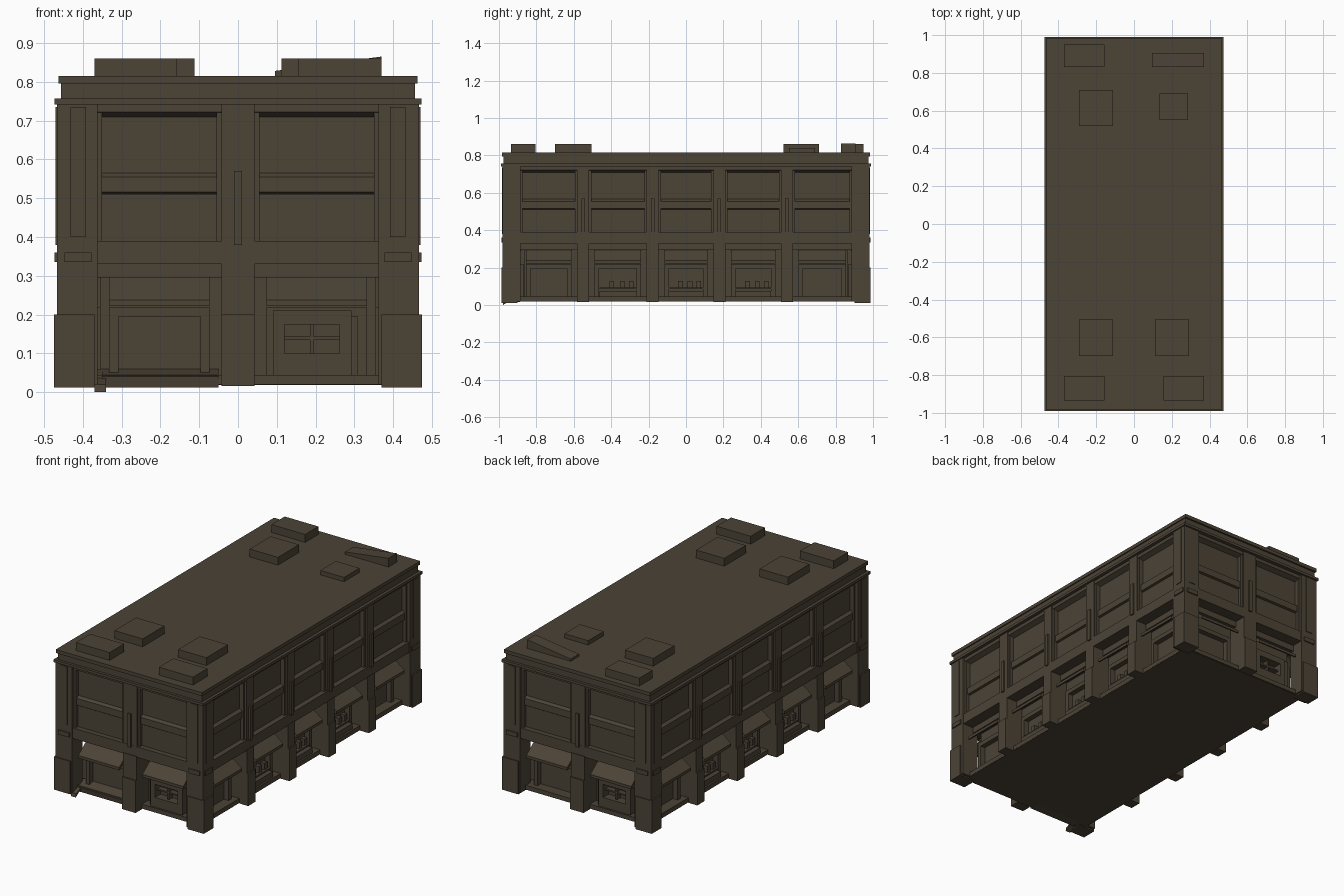
import bpy, bmesh, math
from mathutils import Matrix, Vector

if "Cube" in bpy.data.objects:
    bpy.data.objects.remove(bpy.data.objects["Cube"], do_unlink=True)

COLOUR = (0.072, 0.056, 0.037, 1)
brown = bpy.data.materials.new("dark_brown")
brown.use_nodes = True
brown.diffuse_color = COLOUR
bsdf = brown.node_tree.nodes["Principled BSDF"]
bsdf.inputs["Base Color"].default_value = COLOUR
bsdf.inputs["Roughness"].default_value = 0.9

parts = {}


def prism(name, outline, u0, u1, turn=0):
    """Extrude a (depth, z) outline along u, then turn it to face its side."""
    bm = parts.setdefault(name, bmesh.new())
    spin = Matrix.Rotation(turn, 4, "Z")
    a, b = [[bm.verts.new(spin @ Vector((u, -d, z))) for d, z in outline] for u in (u0, u1)]
    faces = [bm.faces.new(a), bm.faces.new(b[::-1])]
    for i in range(len(outline)):
        j = (i + 1) % len(outline)
        faces.append(bm.faces.new((a[i], b[i], b[j], a[j])))
    bmesh.ops.recalc_face_normals(bm, faces=faces)


def block(name, u0, u1, d0, d1, z0, z1, turn=0):
    prism(name, [(d0, z0), (d1, z0), (d1, z1), (d0, z1)], u0, u1, turn)


def slab(name, x, y, z0, z1):
    block(name, -x, x, -y, y, z0, z1)


# Stacked masses: floor, set-back ground storey, upper storey, belt and roof
slab("floor_slab", 0.415, 0.925, 0.018, 0.035)
slab("ground_core", 0.355, 0.865, 0.03, 0.34)
slab("upper_core", 0.425, 0.94, 0.33, 0.76)
slab("belt_course", 0.462, 0.975, 0.33, 0.39)
slab("cornice", 0.473, 0.99, 0.742, 0.757)
slab("roof_block", 0.456, 0.975, 0.755, 0.8)
slab("roof_cap", 0.462, 0.985, 0.795, 0.815)

# Corner posts
for sx in (-1, 1):
    for sy in (-1, 1):
        x0, x1 = sorted((sx * 0.362, sx * 0.466))
        y0, y1 = sorted((sy * 0.885, sy * 0.98))
        block("corner_posts", x0, x1, y0, y1, 0.02, 0.75)
        x0, x1 = sorted((sx * 0.37, sx * 0.474))
        y0, y1 = sorted((sy * 0.9, sy * 0.986))
        block("corner_post_bases", x0, x1, y0, y1, 0.012, 0.2)


def shop(u0, u1, h, turn, goods):
    """Ground-floor bay: sill, sloping awning, framed opening and counter."""
    c, w = (u0 + u1) / 2, (u1 - u0) / 2
    back = h - 0.11
    block("sills", u0, u1, back, h - 0.05, 0.02, 0.045, turn)
    aw = w - 0.03
    prism("awnings", [(back, 0.3), (back, 0.312), (h - 0.012, 0.238),
                      (h - 0.012, 0.222), (h - 0.02, 0.222)], c - aw, c + aw, turn)
    block("fascia", u0, u1, back, h - 0.07, 0.295, 0.335, turn)
    block("shop_frames", c - aw, c + aw, back, back + 0.03, 0.195, 0.22, turn)
    for s in (-1, 1):
        e = c + s * (aw - 0.012)
        block("shop_frames", e - 0.012, e + 0.012, back, back + 0.03, 0.04, 0.2, turn)
    if goods:
        g = aw * 0.8
        block("counters", c - g, c + g, back, back + 0.05, 0.04, 0.075, turn)
        block("counter_rails", c - g, c + g, back, back + 0.035, 0.085, 0.093, turn)
        for k in (-0.45, 0.1, 0.6):
            block("goods", c + k * g, c + k * g + 0.025, back, back + 0.025, 0.09, 0.13, turn)


def windows(u0, u1, h, turn):
    """Upper bay: head, spandrel band, jambs and lower panel."""
    prism("window_heads", [(h - 0.05, 0.705), (h - 0.012, 0.722), (h - 0.012, 0.75),
                           (h - 0.05, 0.75)], u0, u1, turn)
    prism("spandrel_bands", [(h - 0.05, 0.51), (h - 0.024, 0.516), (h - 0.024, 0.555),
                             (h - 0.05, 0.572)], u0, u1, turn)
    block("lower_panels", u0 + 0.012, u1 - 0.012, h - 0.05, h - 0.034, 0.39, 0.51, turn)
    for u in (u0, u1 - 0.012):
        block("window_jambs", u, u + 0.012, h - 0.05, h - 0.016, 0.39, 0.75, turn)


# Facades: turn, face distance, pillar centres, pillar half width, bay ends
ends = [(0, 0.98, [0], 0.043, 0.362), (math.pi, 0.98, [0], 0.043, 0.362),
        (math.pi / 2, 0.466, [-0.55, -0.178, 0.178, 0.54], 0.032, 0.885),
        (-math.pi / 2, 0.466, [-0.54, -0.178, 0.178, 0.55], 0.032, 0.885)]
for turn, h, pillars, pw, end in ends:
    for p in pillars:
        block("pillars", p - pw, p + pw, h - 0.13, h - 0.002, 0.02, 0.335, turn)
        block("pillar_feet", p - pw, p + pw, h - 0.05, h + 0.006, 0.016, 0.2, turn)
        block("pilasters", p - pw, p + pw, h - 0.06, h - 0.006, 0.33, 0.75, turn)
        block("pilaster_strips", p - 0.01, p + 0.01, h - 0.02, h + 0.004, 0.38, 0.57, turn)
    edges = [-end] + [p + s * pw for p in pillars for s in (-1, 1)] + [end]
    bays = list(zip(edges[::2], edges[1::2]))
    for i, (u0, u1) in enumerate(bays):
        shop(u0, u1, h, turn, len(bays) == 5 and 0 < i < 4)
        windows(u0, u1, h, turn)
    # Small brackets and edge strips on the corners
    for s in (-1, 1):
        u = s * (end + 0.05)
        block("corner_strips", u - 0.02, u + 0.02, h - 0.02, h + 0.004, 0.4, 0.735, turn)
        block("corner_brackets", u - 0.035, u + 0.035, h - 0.02, h + 0.007, 0.335, 0.36, turn)

# Kiosk door with a small window on both ends
for turn in (0, math.pi):
    d = 0.87
    for u in (0.09, 0.262):
        block("kiosk", u, u + 0.03, d, d + 0.05, 0.04, 0.21, turn)
    block("kiosk", 0.09, 0.292, d, d + 0.05, 0.175, 0.21, turn)
    block("kiosk", 0.09, 0.292, d, d + 0.05, 0.04, 0.1, turn)
    block("kiosk_bars", 0.12, 0.262, d, d + 0.03, 0.135, 0.143, turn)
    block("kiosk_bars", 0.185, 0.195, d, d + 0.03, 0.1, 0.175, turn)

# Tilted front ramp that reaches the ground
prism("front_ramp", [(0.87, 0.06), (0.93, 0.03), (0.98, 0.0), (0.975, 0.02)], -0.37, -0.34)
prism("front_ramp", [(0.87, 0.02), (0.93, 0.012), (0.935, 0.04), (0.87, 0.06)], -0.35, -0.05)

# Roof units: pairs mirrored at the front, uneven at the back
for x0, x1, y0, y1, top in [(-0.37, -0.157, -0.935, -0.805, 0.86), (0.155, 0.37, -0.935, -0.805, 0.86),
                            (-0.29, -0.112, -0.7, -0.505, 0.86), (0.112, 0.29, -0.7, -0.505, 0.86),
                            (-0.29, -0.112, 0.52, 0.71, 0.86), (0.135, 0.285, 0.55, 0.69, 0.84),
                            (-0.37, -0.157, 0.83, 0.95, 0.86)]:
    block("roof_units", x0, x1, -y1, -y0, 0.81, top)
prism("sloped_roof_unit", [(0.095, 0.81), (0.37, 0.81), (0.37, 0.865), (0.095, 0.828)],
      0.83, 0.905, -math.pi / 2)
for v in parts["sloped_roof_unit"].verts:
    if v.co.x < 0:
        v.co.x *= -1
    v.co.y = abs(v.co.y)
bmesh.ops.recalc_face_normals(parts["sloped_roof_unit"], faces=parts["sloped_roof_unit"].faces[:])

# Turn every part into an object
for name, bm in parts.items():
    mesh = bpy.data.meshes.new(name)
    bm.to_mesh(mesh)
    bm.free()
    mesh.materials.append(brown)
    bpy.context.collection.objects.link(bpy.data.objects.new(name, mesh))
